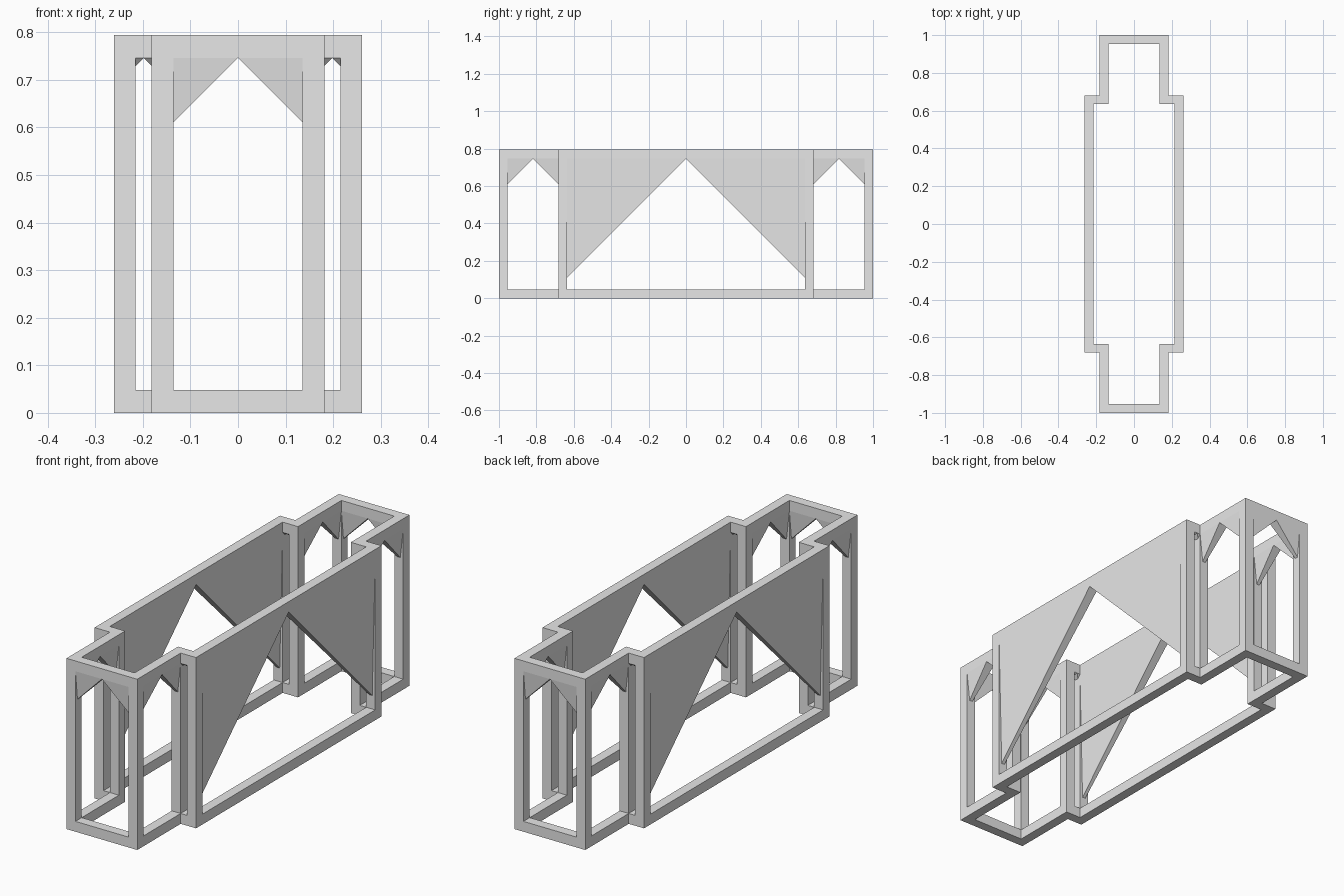
import bpy
import bmesh
from mathutils import Vector

if "Cube" in bpy.data.objects:
    bpy.data.objects.remove(bpy.data.objects["Cube"], do_unlink=True)

T = 0.046          # bar thickness
H = 0.794          # overall height
TIP = 0.008        # half thickness of a brace at its lower tip
END_X, SIDE_X = 0.182, 0.261
END_Y, SIDE_Y = 1.0, 0.681

grey = bpy.data.materials.new("plain grey")
grey.use_nodes = True
grey.diffuse_color = (0.8, 0.8, 0.8, 1)
grey.node_tree.nodes["Principled BSDF"].inputs["Base Color"].default_value = (0.8, 0.8, 0.8, 1)


def finish(name, bm):
    bmesh.ops.recalc_face_normals(bm, faces=bm.faces)
    mesh = bpy.data.meshes.new(name)
    bm.to_mesh(mesh)
    bm.free()
    mesh.materials.append(grey)
    obj = bpy.data.objects.new(name, mesh)
    bpy.context.collection.objects.link(obj)
    return obj


# Quarter path of the wall centre line, mirrored into a closed plan
def plan(inset):
    ex, sx, ey, sy = END_X - inset, SIDE_X - inset, END_Y - inset, SIDE_Y - inset
    right = [(ex, -ey), (ex, -sy), (sx, -sy), (sx, sy), (ex, sy), (ex, ey)]
    return right + [(-x, y) for x, y in reversed(right)]


# Flat ring following the plan
def ring(name, low, high):
    bm = bmesh.new()
    loops = [[bm.verts.new((x, y, z)) for x, y in plan(inset)]
             for inset, z in ((0, low), (0, high), (T, high), (T, low))]
    n = len(loops[0])
    for a, b in zip(loops, loops[1:] + loops[:1]):
        for i in range(n):
            j = (i + 1) % n
            bm.faces.new((a[i], a[j], b[j], b[i]))
    finish(name, bm)


ring("base_ring", 0, T + 0.002)
ring("top_ring", H - T - 0.002, H)
LOW, HIGH = T + 0.002, H - T - 0.002

# Square post at every corner of the plan
centres = plan(T / 2)
for i, (x, y) in enumerate(centres):
    bm = bmesh.new()
    bmesh.ops.create_cube(bm, size=1)
    for v in bm.verts:
        v.co = Vector((x + v.co.x * T, y + v.co.y * T,
                       (LOW + HIGH) / 2 + v.co.z * (HIGH - LOW)))
    finish(f"post_{i + 1}", bm)


# Triangular brace between a post and the middle of its bay, thinner at the tip
def brace(name, start, middle):
    along = (middle - start).normalized()
    across = Vector((-along.y, along.x, 0))
    foot = start + along * T / 2
    drop = Vector((0, 0, -(middle - foot).length))
    bm = bmesh.new()
    sides = []
    for s in (-1, 1):
        sides.append([bm.verts.new(p + across * s * half) for p, half in
                      ((foot, T / 2), (middle, T / 2), (foot + drop, TIP))])
    a, b = sides
    bm.faces.new(a)
    bm.faces.new(b[::-1])
    for i in range(3):
        j = (i + 1) % 3
        bm.faces.new((a[i], b[i], b[j], a[j]))
    finish(name, bm)


# Two braces form a pointed arch in every bay
for i, c in enumerate(centres):
    p = Vector((*c, HIGH))
    q = Vector((*centres[(i + 1) % len(centres)], HIGH))
    mid = (p + q) / 2
    brace(f"arch_brace_{i + 1}_a", p, mid)
    brace(f"arch_brace_{i + 1}_b", q, mid)
